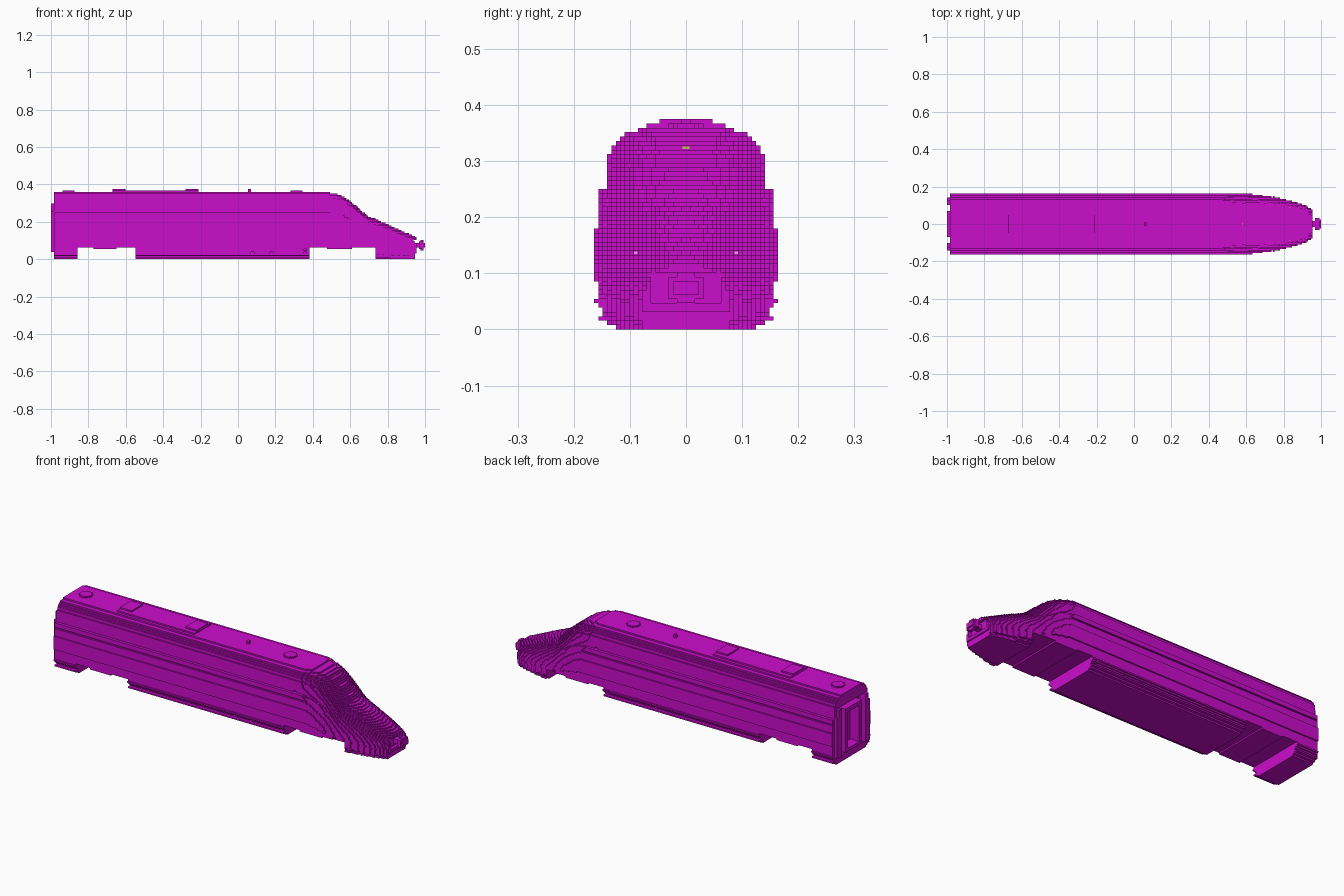
import bpy, bmesh

if "Cube" in bpy.data.objects:
    bpy.data.objects.remove(bpy.data.objects["Cube"])

V = 2 / 256                      # edge length of one block
NX, NY, NZ = 256, 21, 48         # blocks long, half-width, high


def material(name, rgb):
    m = bpy.data.materials.new(name)
    m.use_nodes = True
    m.diffuse_color = (*rgb, 1)
    m.node_tree.nodes["Principled BSDF"].inputs["Base Color"].default_value = (*rgb, 1)
    return m


magenta = material("magenta", (0.6, 0.004, 0.6))
amber = material("amber", (0.6, 0.5, 0.1))
pink = material("pale pink", (0.8, 0.35, 0.7))


def lerp_table(table, x):
    """Straight-line interpolation through (x, value) points."""
    if x <= table[0][0]:
        return table[0][1]
    for (x0, a), (x1, b) in zip(table, table[1:]):
        if x <= x1:
            return a + (b - a) * (x - x0) / (x1 - x0)
    return table[-1][1]


# Body cross-section: (half-width in blocks, number of layers), bottom to top
SECTION = [(16, 1), (18, 1), (20, 1), (18, 1), (19, 1), (20, 1), (21, 1), (20, 7),
           (21, 9), (20, 5), (19, 1), (20, 3), (18, 8), (17, 2), (16, 1), (15, 1),
           (14, 1), (11, 1)]
PROFILE = [w for w, n in SECTION for _ in range(n)]
LAYERS = len(PROFILE)

# Roof line and plan width along the nose
ROOF = [(0.46, 0.359), (0.52, 0.352), (0.56, 0.338), (0.60, 0.31), (0.65, 0.268),
        (0.70, 0.228), (0.75, 0.207), (0.80, 0.186), (0.85, 0.163), (0.90, 0.141),
        (0.955, 0.118)]
PLAN = [(0.62, 21), (0.72, 19.2), (0.82, 16.6), (0.88, 14.6), (0.92, 12.6), (0.955, 10)]

solid = set()


def ix(x):
    return round((x + 1) / V)


def block(x0, x1, hw, z0, z1, add=True, y0=0):
    """Add or carve a box, mirrored in y; hw, y0, z0 and z1 count blocks."""
    cells = {(i, j, k) for i in range(ix(x0), ix(x1)) for k in range(z0, z1)
             for w in range(y0, hw) for j in (w, -1 - w)}
    if add:
        solid.update(cells)
    else:
        solid.difference_update(cells)


# Body shell with tapering, rounded nose
for i in range(ix(-0.984), ix(0.955)):
    x = -1 + (i + 0.5) * V
    height = lerp_table(ROOF, x) / V
    width = lerp_table(PLAN, x)
    t = min(max((x - 0.45) / 0.25, 0), 1)
    for k in range(round(height)):
        rel = min((k + 0.5) / height, 0.999)
        section = PROFILE[min(int(rel * LAYERS), LAYERS - 1)] / NY
        rounded = min(section * 1.02, (1 - rel ** 3) ** 0.5)
        hw = round(width * (section * (1 - t) + rounded * t))
        if x > 0.945 and k < 4:
            continue
        for j in range(-hw, hw):
            solid.add((i, j, k))

# Wheel bays with lowered bogie frames
for x0, x1, b0, b1 in [(-0.86, -0.547, -0.775, -0.645), (0.385, 0.738, 0.48, 0.61)]:
    block(x0, x1, NY, 0, 8, add=False)
    block(b0, b1, 20, 7, 8)

# Rear gangway: outer rim, recess, inner frame and door
block(-1, -0.984, 18, 5, 33)
block(-1, -0.984, 16, 33, 38)
block(-1, -0.96, 13, 5, 38, add=False)
block(-1, -0.96, 9, 6, 36)
block(-1, -0.945, 6, 8, 33, add=False)

# Roof equipment: long panel, raised end pads, aerial and round vents
block(-0.67, -0.21, 9, 46, 47)
block(-0.67, -0.60, 6, 47, 48)
block(-0.28, -0.21, 6, 47, 48)
block(0.058, 0.072, 1, 46, 48)
for cx in (-0.91, 0.31):
    c = ix(cx)
    for i in range(-4, 4):
        for j in range(-4, 4):
            if (i + 0.5) ** 2 + (j + 0.5) ** 2 < 16.5:
                solid.add((c + i, j, 46))

# Small recesses along the sides
for x, k in [(0.07, 4), (0.17, 4), (0.35, 4), (0.35, 6), (0.43, 32)]:
    block(x, x + 2 * V, NY, k, k + 1, add=False, y0=17)

# Coupler in its opening
block(0.94, 0.955, 8, 6, 13, add=False)
block(0.93, 0.972, 2, 8, 11)
block(0.97, 0.992, 4, 7, 12)
block(0.977, 1.0, 3, 8, 11)
block(0.977, 0.992, 2, 6, 13)


def rectangles(cells):
    """Merge a flat set of cells into larger rectangles."""
    left = set(cells)
    for u, v in sorted(cells):
        if (u, v) not in left:
            continue
        u1, v1 = u + 1, v + 1
        while (u1, v) in left:
            u1 += 1
        while all((a, v1) in left for a in range(u, u1)):
            v1 += 1
        left -= {(a, b) for a in range(u, u1) for b in range(v, v1)}
        yield u, v, u1, v1


def build_surface(name, cells, mat):
    """Skin only the exposed block faces."""
    planes = {}
    for c in cells:
        for a in range(3):
            for s in (0, 1):
                n = list(c)
                n[a] += 2 * s - 1
                if tuple(n) not in cells:
                    planes.setdefault((a, s, c[a] + s), set()).add((c[(a + 1) % 3], c[(a + 2) % 3]))
    bm = bmesh.new()
    corners = {}

    def vert(a, d, u, v):
        p = [0, 0, 0]
        p[a], p[(a + 1) % 3], p[(a + 2) % 3] = d, u, v
        key = tuple(p)
        if key not in corners:
            corners[key] = bm.verts.new((-1 + p[0] * V, p[1] * V, p[2] * V))
        return corners[key]

    for (a, s, d), flat in planes.items():
        for u0, v0, u1, v1 in rectangles(flat):
            ring = [vert(a, d, u, v) for u, v in ((u0, v0), (u1, v0), (u1, v1), (u0, v1))]
            bm.faces.new(ring if s else ring[::-1])
    mesh = bpy.data.meshes.new(name)
    bm.to_mesh(mesh)
    bm.free()
    mesh.materials.append(mat)
    bpy.context.collection.objects.link(bpy.data.objects.new(name, mesh))


build_surface("train_body", solid, magenta)


def lamp(name, j, k, width, mat):
    """Thin plate on the foremost block of row j, k."""
    front = max(i for i in range(NX) if (i, j, k) in solid) + 1
    bpy.ops.mesh.primitive_cube_add(size=1, location=(-1 + front * V + 0.001, (j + width / 2) * V, (k + 0.5) * V))
    ob = bpy.context.object
    ob.name = name
    ob.scale = (0.002, width * V * 0.8, V * 0.6)
    ob.data.materials.append(mat)


# Nose lamps
lamp("top_lamp", -1, 41, 2, amber)
lamp("left_headlamp", 11, 17, 1, pink)
lamp("right_headlamp", -12, 17, 1, pink)
